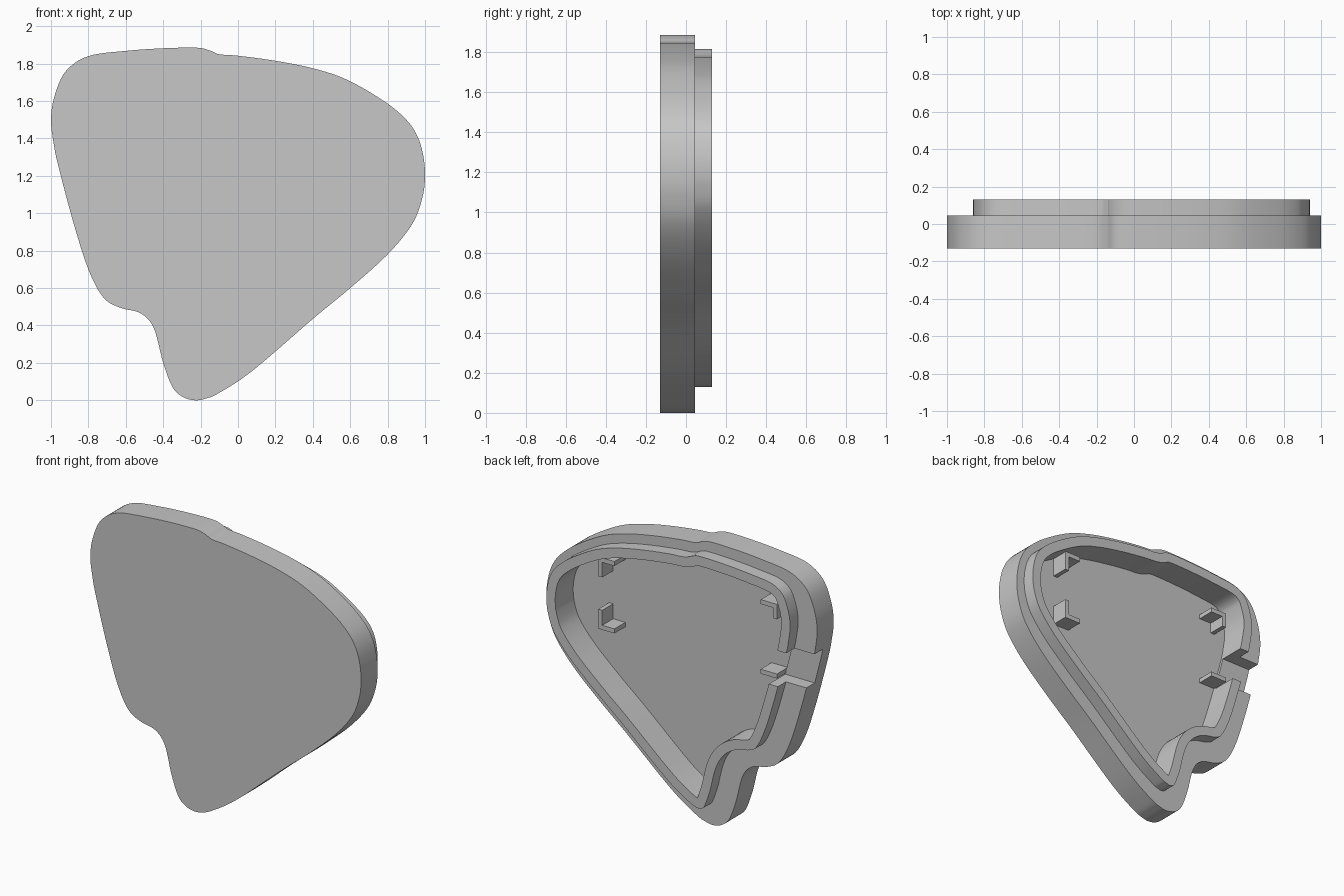
import bpy, bmesh, math
from mathutils import Vector

cube = bpy.data.objects.get("Cube")
if cube:
    bpy.data.objects.remove(cube, do_unlink=True)

grey = bpy.data.materials.new("plain_grey")
grey.use_nodes = True
COLOUR = (0.57, 0.57, 0.57, 1)
grey.diffuse_color = COLOUR
grey.node_tree.nodes["Principled BSDF"].inputs["Base Color"].default_value = COLOUR

# Depth levels: front face, cavity floor, slot floor, ledge, lip edge
FRONT, FLOOR, SLOT, LEDGE, LIP = -0.13, -0.06, -0.042, 0.045, 0.13

# Control points (x, z) of the outer silhouette
OUTLINE = [
    (-.23, 0), (-.17, .01), (-.1, .04), (.08, .16), (.4, .435), (.6, .6), (.8, .78),
    (.93, .94), (.985, 1.08), (1, 1.2), (.99, 1.31), (.96, 1.41), (.9, 1.5), (.78, 1.6),
    (.58, 1.715), (.4, 1.775), (.2, 1.815), (0, 1.842), (-.1, 1.85), (-.15, 1.87),
    (-.22, 1.885), (-.4, 1.882), (-.6, 1.868), (-.8, 1.84), (-.92, 1.76),
    (-.98, 1.63), (-1, 1.5), (-.985, 1.37), (-.96, 1.25), (-.88, .95), (-.8, .7),
    (-.72, .55), (-.63, .495), (-.52, .465), (-.45, .385), (-.4, .2),
    (-.35, .07), (-.295, .018),
]


def smooth_loop(points, steps=6):
    """Closed Catmull-Rom curve through the points."""
    pts = [Vector(p) for p in points]
    n, out = len(pts), []
    for i in range(n):
        a, b, c, d = (pts[(i + k) % n] for k in (-1, 0, 1, 2))
        for s in range(steps):
            t = s / steps
            out.append(0.5 * (2 * b + (c - a) * t + (2 * a - 5 * b + 4 * c - d) * t ** 2
                              + (3 * b - a - 3 * c + d) * t ** 3))
    return out


def inset_loop(loop, dist, shift):
    """Loop moved inward by dist; points that would cross collapse into a corner."""
    n, moved = len(loop), []
    for i, p in enumerate(loop):
        t = (loop[(i + 1) % n] - loop[i - 1]).normalized()
        moved.append(p + dist * Vector((-t.y, t.x)))
    good = [i for i, q in enumerate(moved) if min((q - p).length for p in loop) > dist * .97]
    gap = lambda i, j: min((i - j) % n, (j - i) % n)
    return [moved[min(good, key=lambda j: gap(i, j))] + shift for i in range(n)]


def finish(name, bm):
    bmesh.ops.recalc_face_normals(bm, faces=bm.faces)
    mesh = bpy.data.meshes.new(name)
    bm.to_mesh(mesh)
    bm.free()
    mesh.materials.append(grey)
    obj = bpy.data.objects.new(name, mesh)
    bpy.context.collection.objects.link(obj)
    return obj


def add_box(bm, x, y, z):
    """Box from three (low, high) ranges."""
    verts = bmesh.ops.create_cube(bm, size=1)["verts"]
    for v in verts:
        v.co = [r[0] if c < 0 else r[1] for r, c in zip((x, y, z), v.co)]


# Shell: stacked loops from the front face round the lip to the cavity floor
outer = smooth_loop(OUTLINE)
offset = Vector((.04, .03))
lip = inset_loop(outer, .1, offset)
cavity = inset_loop(outer, .165, offset)
bm = bmesh.new()
rings = [[bm.verts.new((p.x, y, p.y)) for p in loop] for loop, y in
         ((outer, FRONT), (outer, LEDGE), (lip, LEDGE), (lip, LIP), (cavity, LIP), (cavity, FLOOR))]
count = len(outer)
for a, b in zip(rings, rings[1:]):
    for i in range(count):
        j = (i + 1) % count
        bm.faces.new((a[i], a[j], b[j], b[i]))
bm.faces.new(rings[0])
bm.faces.new(rings[-1])
bmesh.ops.remove_doubles(bm, verts=bm.verts, dist=1e-5)
shell = finish("case_shell", bm)

# Slot through the side wall
bm = bmesh.new()
add_box(bm, (-1.2, -.66), (SLOT, .3), (1.1, 1.34))
cutter = finish("slot_cutter", bm)
cutter.hide_render = True
cut = shell.modifiers.new("side_slot", "BOOLEAN")
cut.operation, cut.solver, cut.object = "DIFFERENCE", "EXACT", cutter
bpy.context.view_layer.objects.active = shell
shell.select_set(True)
bpy.ops.object.modifier_apply(modifier=cut.name)
bpy.data.objects.remove(cutter, do_unlink=True)
bpy.ops.object.shade_smooth_by_angle(angle=math.radians(30))


# Corner brackets standing on the cavity floor
def bracket(name, x, z, dx, dz, across=.12, upright=.13, thick=.03):
    """L bracket with its corner at (x, z), arms pointing along dx and dz."""
    bm = bmesh.new()
    depth = (FLOOR - .01, .055)
    span = lambda start, length: tuple(sorted((start, start + length)))
    add_box(bm, span(x, dx * across), depth, span(z, dz * thick))
    if upright:
        add_box(bm, span(x, dx * thick), depth, span(z + dz * thick, dz * (upright - thick)))
    finish(name, bm)


bracket("upper_left_bracket", .61, 1.57, -1, -1)
bracket("lower_left_bracket", .61, 1.09, -1, 1)
bracket("upper_right_bracket", -.71, 1.605, 1, -1, upright=.1)
bracket("lower_right_bracket", -.71, 1.11, 1, 1, upright=0)
